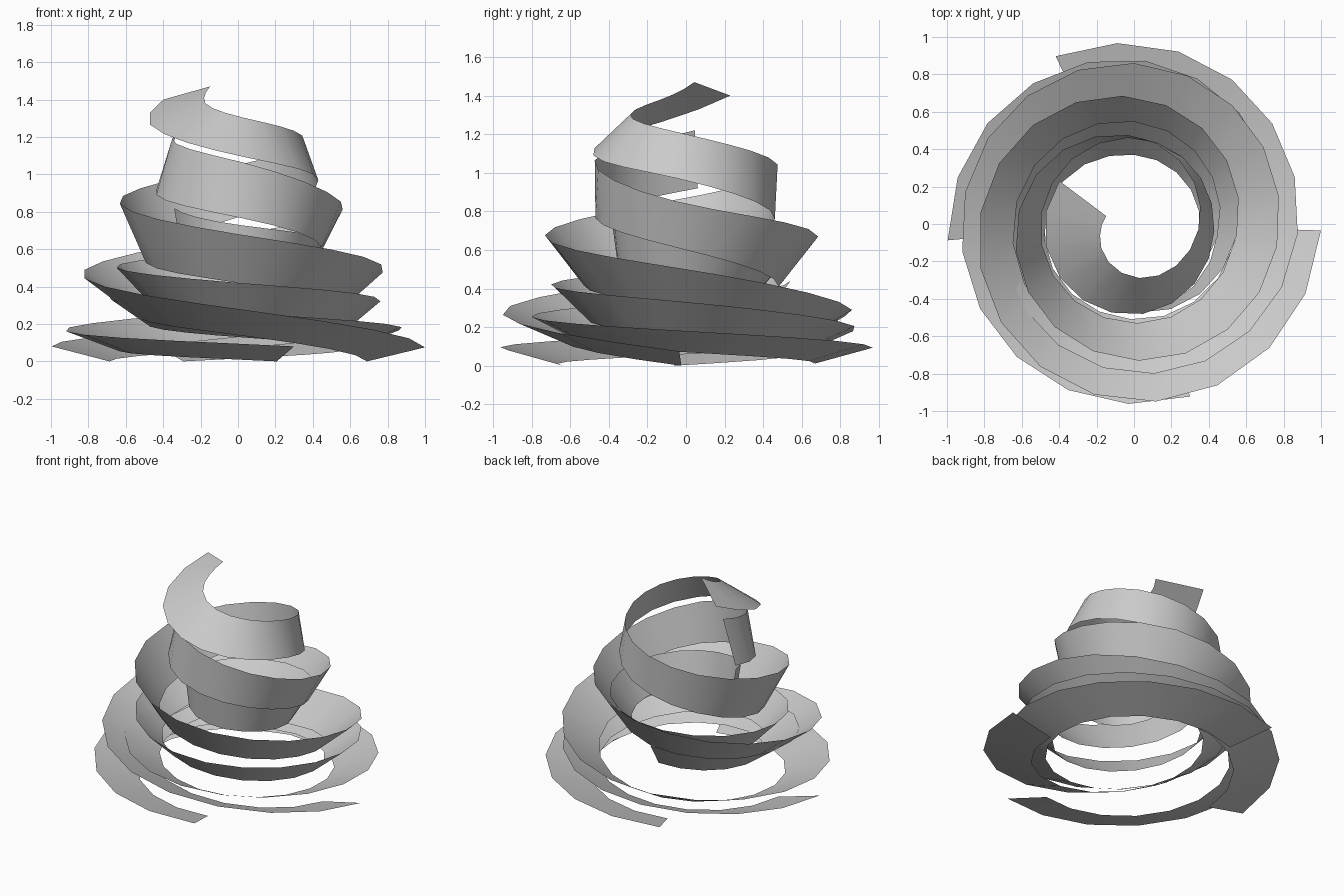
import bpy, bmesh, math

if "Cube" in bpy.data.objects:
    bpy.data.objects.remove(bpy.data.objects["Cube"])

# Keys along each ribbon: angle, upper edge radius & z, lower edge radius & z
OUTER = [(157, .155, 1.47, .46, 1.40), (195, .19, 1.41, .485, 1.27), (270, .285, 1.31, .485, 1.10),
         (360, .35, 1.20, .43, .96), (450, .47, 1.05, .46, .77), (540, .63, .87, .50, .55),
         (630, .73, .68, .53, .42), (720, .78, .50, .55, .29), (810, .86, .29, .60, .13),
         (900, .925, .17, .64, .06), (1008, .97, .08, .67, 0)]
MIDDLE = [(172, .33, 1.22, .44, .92), (270, .47, 1.07, .47, .77), (360, .56, .84, .45, .60),
          (450, .68, .68, .48, .42), (540, .83, .48, .55, .26), (630, .95, .28, .64, .14),
          (718, 1.0, .075, .69, 0)]
INNER = [(193, .35, .82, .31, .57), (270, .38, .73, .35, .50), (450, .55, .59, .37, .38),
         (540, .65, .51, .48, .33), (630, .70, .42, .51, .24), (720, .76, .33, .55, .15),
         (810, .88, .20, .60, .07), (905, 1.0, .08, .69, 0)]
BASE = [(100, .55, .44, .42, .26), (180, .69, .35, .48, .20), (270, .80, .26, .55, .13),
        (360, .88, .18, .60, .07), (475, .99, .075, .69, 0)]


def sample(keys, t):
    """Smooth (Hermite) interpolation of the keys at angle t."""
    n = len(keys)
    i = max(k for k in range(n - 1) if keys[k][0] <= t + 1e-6)
    a, b = keys[i], keys[i + 1]
    p, q = keys[max(i - 1, 0)], keys[min(i + 2, n - 1)]
    h = b[0] - a[0]
    s = (t - a[0]) / h
    out = []
    for c in range(1, 5):
        m0 = (b[c] - p[c]) / (b[0] - p[0]) * h
        m1 = (q[c] - a[c]) / (q[0] - a[0]) * h
        out.append((2*s**3 - 3*s*s + 1) * a[c] + (s**3 - 2*s*s + s) * m0
                   + (3*s*s - 2*s**3) * b[c] + (s**3 - s*s) * m1)
    return out


def ribbon(name, keys, skew=0):
    """Spiral strip swept around z; skew slants the upper end cut."""
    bm = bmesh.new()
    start, end = keys[0][0], keys[-1][0]
    steps = round((end - start) / 20)
    prev = None
    for k in range(steps + 1):
        t = start + (end - start) * k / steps
        r1, z1, r0, z0 = sample(keys, t)
        d = skew * max(0, 1 - (t - start) / 60)
        a1, a0 = math.radians(t + d), math.radians(t - d)
        row = (bm.verts.new((r0 * math.cos(a0), r0 * math.sin(a0), max(z0, 0))),
               bm.verts.new((r1 * math.cos(a1), r1 * math.sin(a1), z1)))
        if prev:
            bm.faces.new((prev[0], row[0], row[1], prev[1])).smooth = True
        prev = row
    mesh = bpy.data.meshes.new(name)
    bm.to_mesh(mesh)
    bm.free()
    bpy.context.collection.objects.link(bpy.data.objects.new(name, mesh))


# Four nested peels unwinding to the ground
ribbon("outer_peel_ribbon", OUTER, skew=7)
ribbon("middle_peel_ribbon", MIDDLE)
ribbon("inner_peel_ribbon", INNER)
ribbon("base_peel_ribbon", BASE)
